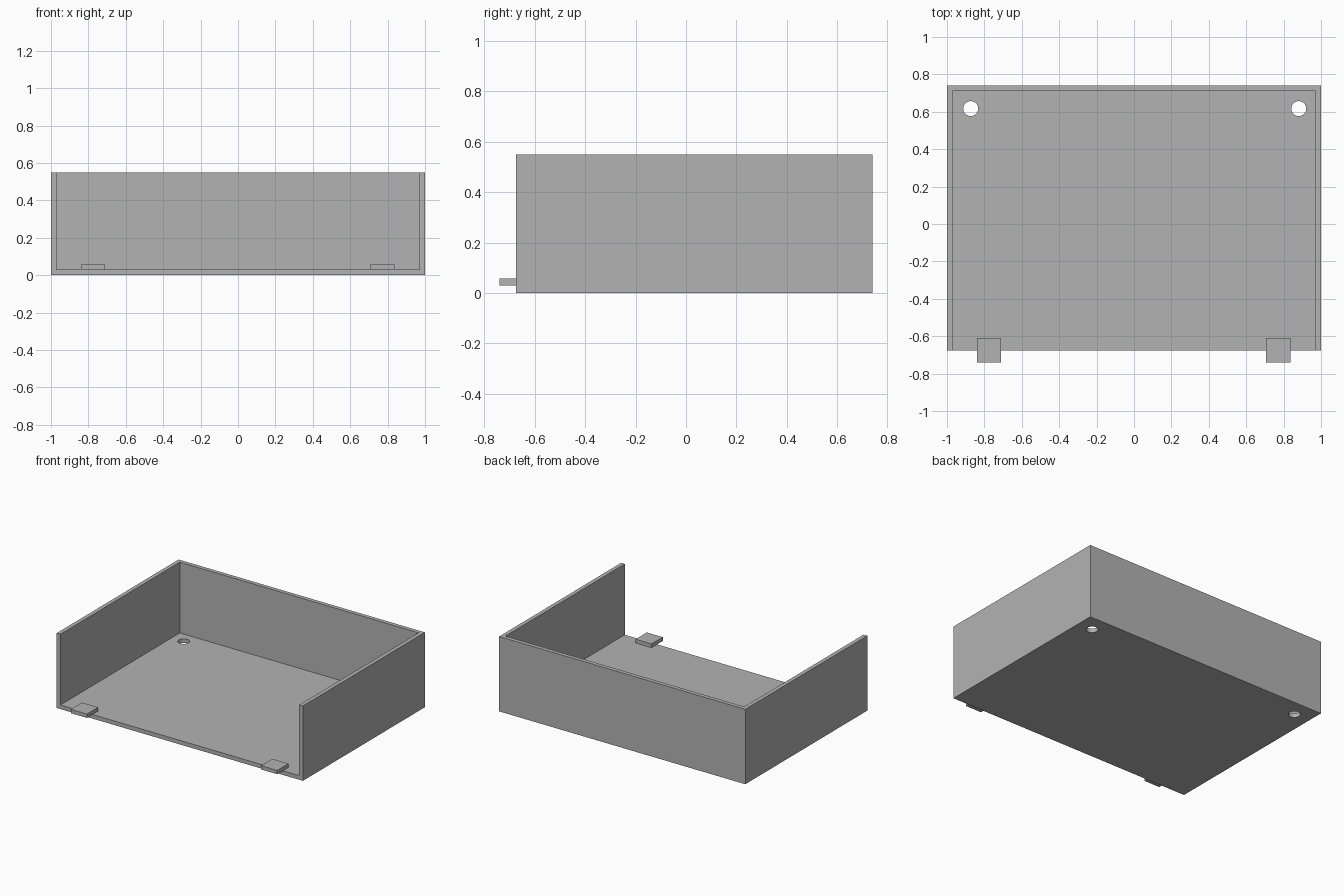
import bpy

# Remove the default cube
old = bpy.data.objects.get("Cube")
if old:
    bpy.data.objects.remove(old, do_unlink=True)

# Main dimensions
WIDTH, HEIGHT, WALL = 2.0, 0.55, 0.03
FRONT, BACK = -0.675, 0.74

grey = bpy.data.materials.new("plain grey")
grey.use_nodes = True
colour = (0.45, 0.45, 0.45, 1)
grey.diffuse_color = colour
grey.node_tree.nodes["Principled BSDF"].inputs["Base Color"].default_value = colour


def box(name, low, high):
    """Axis-aligned box between two corners."""
    centre = [(a + b) / 2 for a, b in zip(low, high)]
    bpy.ops.mesh.primitive_cube_add(size=1, location=centre)
    obj = bpy.context.object
    obj.name = name
    obj.scale = [b - a for a, b in zip(low, high)]
    bpy.ops.object.transform_apply(location=True, rotation=False, scale=True)
    obj.data.materials.append(grey)
    return obj


def cut(target, cutter):
    """Subtract the cutter from the target, then delete the cutter."""
    cutter.hide_render = True
    mod = target.modifiers.new("cut", "BOOLEAN")
    mod.operation = "DIFFERENCE"
    mod.solver = "EXACT"
    mod.object = cutter
    bpy.context.view_layer.objects.active = target
    bpy.ops.object.modifier_apply(modifier=mod.name)
    bpy.data.objects.remove(cutter, do_unlink=True)


# Tray: floor, two sides and a back, open at the front and top
half = WIDTH / 2
tray = box("tray", (-half, FRONT, 0), (half, BACK, HEIGHT))
cut(tray, box("cavity_cutter", (-half + WALL, FRONT - 1, WALL),
              (half - WALL, BACK - WALL, HEIGHT + 1)))

# Round holes through the floor in the back corners
for x in (-0.873, 0.881):
    bpy.ops.mesh.primitive_cylinder_add(vertices=40, radius=0.04, depth=0.2,
                                        location=(x, 0.617, 0))
    hole = bpy.context.object
    hole.data.materials.append(grey)
    cut(tray, hole)

# Keep the box edges crisp and the hole walls smooth
bpy.ops.object.select_all(action="DESELECT")
tray.select_set(True)
bpy.context.view_layer.objects.active = tray
bpy.ops.object.shade_smooth_by_angle()

# Flat tabs resting on the floor and overhanging the front edge
for name, x in (("right_tab", -0.775), ("left_tab", 0.772)):
    box(name, (x - 0.065, -0.74, WALL), (x + 0.065, -0.61, 0.058))
